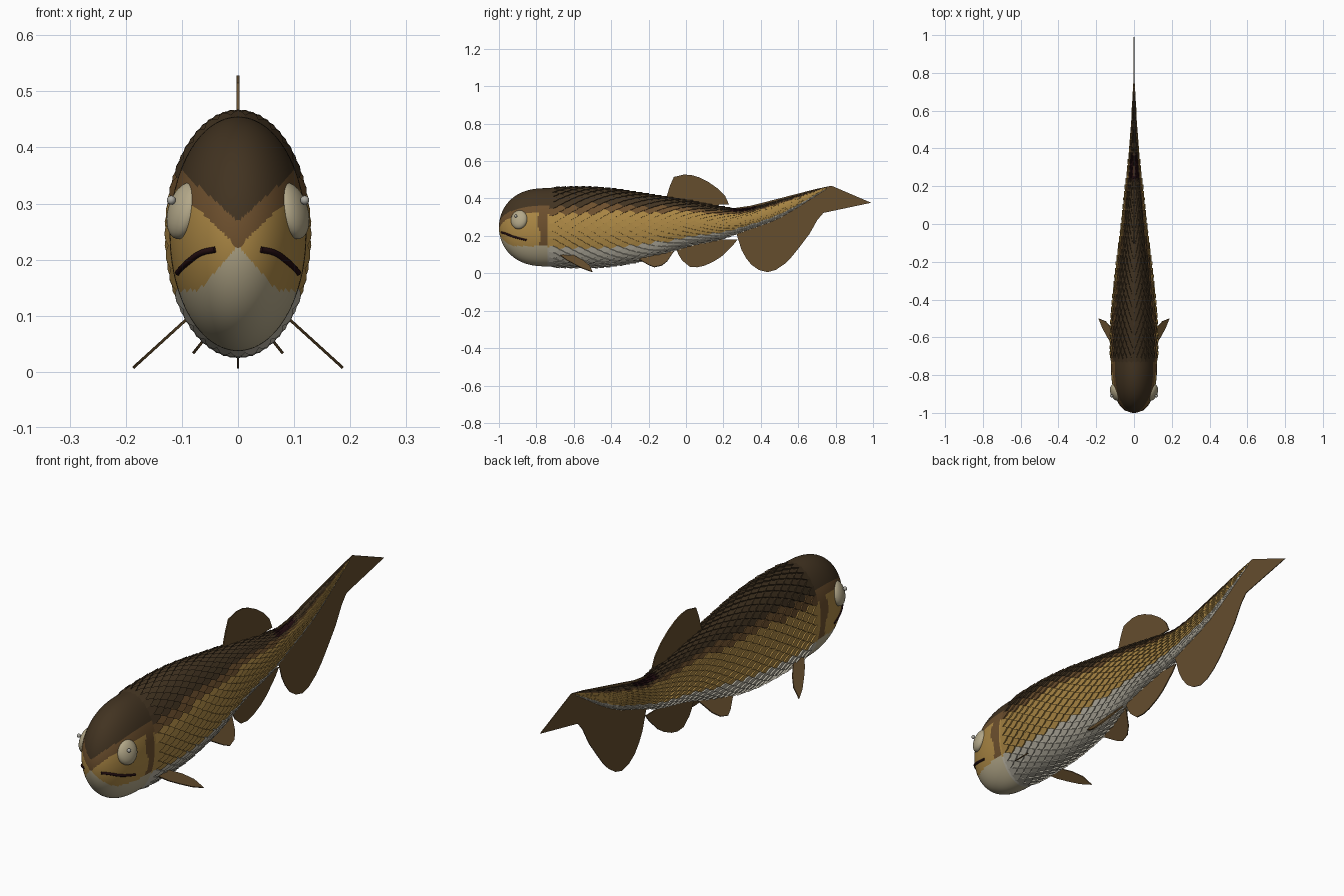
import bpy, bmesh, math
from mathutils import Vector, Matrix

if "Cube" in bpy.data.objects:
    bpy.data.objects.remove(bpy.data.objects["Cube"])


def material(name, r, g, b):
    m = bpy.data.materials.new(name)
    m.use_nodes = True
    m.diffuse_color = (r, g, b, 1)
    bsdf = m.node_tree.nodes["Principled BSDF"]
    bsdf.inputs["Base Color"].default_value = (r, g, b, 1)
    bsdf.inputs["Roughness"].default_value = 0.7
    return m


DARK, BROWN, GOLD, SILVER, CREAM, MAROON = range(6)
skin_mats = [material("dark brown back", .054, .033, .015),
             material("mid brown", .155, .08, .027),
             material("gold", .42, .25, .06),
             material("silver belly", .47, .44, .36),
             material("cream", .45, .39, .25),
             material("dark maroon", .016, .004, .005)]
fin_mat = material("fin brown", .13, .075, .027)
pupil_mat = material("grey pupil", .40, .39, .35)

# Body stations: y, top, bottom, half width
STATIONS = [(-.74, .455, .037, .122), (-.55, .459, .033, .121), (-.4, .45, .04, .11),
            (-.2, .421, .078, .088), (0, .389, .145, .063), (.2, .352, .19, .042),
            (.3, .342, .225, .031), (.5, .39, .298, .016), (.75, .462, .45, .003)]
HEAD_Y, HEAD_LEN, BLUNT = -.74, .26, 2.5


def station(y):
    """Centre height, half height and half width of the body at y."""
    if y <= HEAD_Y:
        _, top, bot, w = STATIONS[0]
        u = min(1, (HEAD_Y - y) / HEAD_LEN)
        k = math.sqrt(max(0, 1 - u ** BLUNT))
        return (top + bot) / 2, (top - bot) / 2 * k, w * k
    y = min(y, STATIONS[-1][0])
    i = max(j for j in range(len(STATIONS) - 1) if STATIONS[j][0] <= y)
    s = [STATIONS[min(max(i + d, 0), len(STATIONS) - 1)] for d in (-1, 0, 1, 2)]
    h = s[2][0] - s[1][0]
    t = (y - s[1][0]) / h
    out = []
    for c in (1, 2, 3):
        m1 = (s[2][c] - s[0][c]) / (s[2][0] - s[0][0]) * h
        m2 = (s[3][c] - s[1][c]) / (s[3][0] - s[1][0]) * h
        out.append((2*t**3 - 3*t*t + 1) * s[1][c] + (t**3 - 2*t*t + t) * m1
                   + (3*t*t - 2*t**3) * s[2][c] + (t**3 - t*t) * m2)
    return (out[0] + out[1]) / 2, (out[0] - out[1]) / 2, out[2]


def surface(y, a):
    c, h, w = station(y)
    return Vector((w * math.sin(a), y, c + h * math.cos(a)))


def normal(y, a):
    e = .004
    n = (surface(y, a + e) - surface(y, a - e)).cross(surface(y + e, a) - surface(y - e, a))
    return n.normalized()


def body_colour(p):
    c, h, _ = station(p.y)
    f = (p.z - c + h) / (2 * h)
    t = min(1, max(0, (p.y + .6) / .8))
    if f > .9 and .22 < p.y < .36:
        return MAROON
    if f > .77 + .09 * t:
        return DARK
    if f > .67 + .11 * t:
        return BROWN
    return GOLD if f > .25 - .05 * t else SILVER


def head_colour(p):
    x = abs(p.x)
    if p.z > .268 + .9 * x:
        return DARK
    if p.z < .145 + .08 * max(0, 1 - x / .07):
        return CREAM
    if p.z > .222 + .95 * x or p.y > -.785 + .012 * math.sin(p.z * 40):
        return BROWN
    return GOLD


def finish(name, bm, mats, smooth=False):
    me = bpy.data.meshes.new(name)
    bm.to_mesh(me)
    bm.free()
    for m in mats:
        me.materials.append(m)
    for p in me.polygons:
        p.use_smooth = smooth
    ob = bpy.data.objects.new(name, me)
    bpy.context.collection.objects.link(ob)
    return ob


# Smooth skin of head and body, painted by position
SEG, HEAD_RINGS, BODY_RINGS = 128, 44, 50
ys = [HEAD_Y - HEAD_LEN * math.cos(math.pi / 2 * i / HEAD_RINGS) for i in range(1, HEAD_RINGS)]
ys += [HEAD_Y + (STATIONS[-1][0] - HEAD_Y) * i / BODY_RINGS for i in range(BODY_RINGS + 1)]
bm = bmesh.new()
rings = [[bm.verts.new(surface(y, math.tau * j / SEG)) for j in range(SEG)] for y in ys]
for a, b in zip(rings, rings[1:]):
    for j in range(SEG):
        k = (j + 1) % SEG
        bm.faces.new((a[j], a[k], b[k], b[j]))
tip = bm.verts.new((0, HEAD_Y - HEAD_LEN, station(-1)[0]))
for j in range(SEG):
    bm.faces.new((tip, rings[0][(j + 1) % SEG], rings[0][j]))
bm.faces.new(rings[-1])
bmesh.ops.recalc_face_normals(bm, faces=bm.faces)
for f in bm.faces:
    p = f.calc_center_median()
    f.material_index = head_colour(p) if p.y < HEAD_Y + .005 else body_colour(p)
finish("body_skin", bm, skin_mats, smooth=True)

# Overlapping scales in staggered rows: along, across, lift
SHIELD = [(0, -.5, -.4), (0, .5, -.4), (.5, .5, .35), (.8, .28, .8),
          (1, 0, 1), (.8, -.28, .8), (.5, -.5, .35)]
AROUND, STEP, LENGTH = 32, .034, .076
bm = bmesh.new()
for row in range(43):
    y0 = HEAD_Y - .012 + row * STEP
    for j in range(AROUND):
        a0 = math.tau * (j + .5 * (row % 2)) / AROUND
        lift = .009 * min(1, station(y0)[2] / .05)
        top, low = [], []
        for v, u, h in SHIELD:
            y, a = min(y0 + v * LENGTH, .745), a0 + u * math.tau / AROUND
            p, n = surface(y, a), normal(min(y, .74), a)
            top.append(bm.verts.new(p + n * lift * h))
            low.append(bm.verts.new(p - n * lift * .5))
        colour = body_colour(surface(y0 + LENGTH * .6, a0))
        faces = [bm.faces.new(top)]
        for i in range(2, 6):
            faces.append(bm.faces.new((top[i + 1], top[i], low[i], low[i + 1])
                                      if i < 6 else (top[0], top[i], low[i], low[0])))
        for f in faces:
            f.material_index = colour
finish("scales", bm, skin_mats)


# Fins: flat outlines in y and z, with x given by a rule
def fin(name, outline, x_of_z=lambda z: 0, thickness=.005):
    bm = bmesh.new()
    bm.faces.new([bm.verts.new((x_of_z(z), y, z)) for y, z in outline])
    ob = finish(name, bm, [fin_mat])
    mod = ob.modifiers.new("thickness", "SOLIDIFY")
    mod.thickness = thickness
    mod.offset = 0


fin("dorsal_fin", [(-.11, .39), (-.085, .47), (-.065, .515), (-.01, .528), (.03, .525), (.07, .513),
                   (.12, .488), (.17, .453), (.21, .412), (.23, .368), (.13, .365), (0, .35)])
fin("tail_fin", [(.2, .34), (.35, .362), (.7, .452), (.778, .468), (.99, .377), (.735, .323),
                 (.703, .286), (.66, .21), (.607, .14), (.565, .088), (.527, .05), (.48, .018),
                 (.436, .006), (.39, .018), (.35, .045), (.32, .083), (.297, .125),
                 (.265, .227), (.25, .26)], thickness=.003)
fin("anal_fin", [(-.056, .14), (-.04, .1), (-.02, .068), (.02, .035), (.06, .032), (.1, .041),
                 (.15, .064), (.19, .09), (.25, .148), (.275, .18), (.15, .182), (0, .19)])
for s, side in ((1, "left"), (-1, "right")):
    fin(side + "_pelvic_fin", [(-.25, .075), (-.2, .045), (-.17, .033), (-.13, .042), (-.1, .065),
                               (-.06, .125), (-.15, .12)],
        lambda z: s * (.08 - .8 * (z - .033)))
    fin(side + "_pectoral_fin", [(-.69, .11), (-.64, .072), (-.6, .05), (-.55, .025), (-.5, .007),
                                 (-.515, .04), (-.55, .068), (-.59, .09), (-.63, .115)],
        lambda z: s * (.187 - 1.1 * (z - .007)))

    # Eye: flattened ball tilted to follow the cheek, with a small pupil
    turn = Matrix.Rotation(math.radians(-20 * s), 4, "Z") @ Matrix.Rotation(math.radians(-16 * s), 4, "Y")
    for part, pos, size, mat in (
            ("_eye", (.096, -.892, .287), (.026, .046, .052), skin_mats[CREAM]),
            ("_pupil", (.119, -.91, .306), (.008, .008, .008), pupil_mat)):
        bm = bmesh.new()
        bmesh.ops.create_uvsphere(bm, u_segments=32, v_segments=16, radius=1)
        place = Matrix.Translation((pos[0] * s, pos[1], pos[2])) @ turn @ Matrix.Diagonal((*size, 1))
        bmesh.ops.transform(bm, matrix=place, verts=bm.verts)
        finish(side + part, bm, [mat], smooth=True)

    # Mouth line laid on the head surface
    cu = bpy.data.curves.new(side + "_mouth", "CURVE")
    cu.dimensions = "3D"
    cu.bevel_depth = .0055
    cu.use_fill_caps = True
    cu.materials.append(skin_mats[MAROON])
    line = cu.splines.new("BEZIER")
    path = [(.04, .218), (.063, .213), (.087, .197), (.107, .177)]
    line.bezier_points.add(len(path) - 1)
    c, h, w = station(HEAD_Y)
    for bp, (x, z) in zip(line.bezier_points, path):
        u = (1 - (x / w) ** 2 - ((z - c) / h) ** 2) ** (1 / BLUNT)
        bp.co = (s * x, HEAD_Y - HEAD_LEN * u, z)
        bp.handle_left_type = bp.handle_right_type = "AUTO"
    bpy.context.collection.objects.link(bpy.data.objects.new(side + "_mouth", cu))
